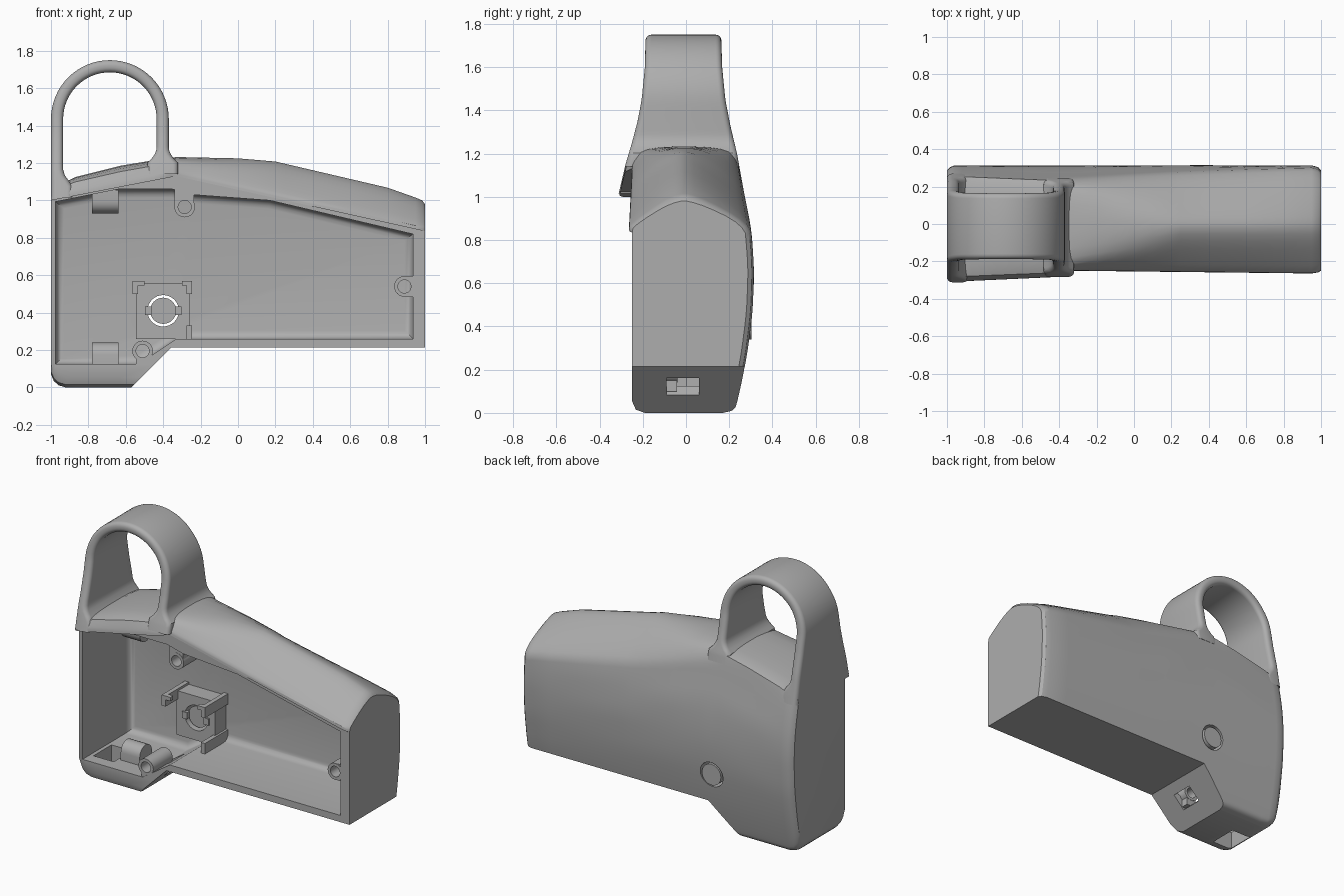
import bpy, bmesh, math
from mathutils import Matrix

cube = bpy.data.objects.get("Cube")
if cube:
    bpy.data.objects.remove(cube)

grey = bpy.data.materials.new("plain grey")
grey.use_nodes = True
grey.diffuse_color = (0.42, 0.42, 0.42, 1)
grey.node_tree.nodes["Principled BSDF"].inputs["Base Color"].default_value = (0.42, 0.42, 0.42, 1)


def interp(points, t):
    """Piecewise linear lookup."""
    if t <= points[0][0]:
        return points[0][1]
    for (a, u), (b, v) in zip(points, points[1:]):
        if t <= b:
            return u + (v - u) * (t - a) / (b - a)
    return points[-1][1]


def finish(name, bm):
    bmesh.ops.recalc_face_normals(bm, faces=bm.faces)
    mesh = bpy.data.meshes.new(name)
    bm.to_mesh(mesh)
    bm.free()
    mesh.materials.append(grey)
    ob = bpy.data.objects.new(name, mesh)
    bpy.context.collection.objects.link(ob)
    return ob


def loft(name, rings, wrap=False):
    """Skin closed rings of equal length, capped unless wrapped."""
    bm = bmesh.new()
    rows = [[bm.verts.new(p) for p in r] for r in rings]
    n = len(rows[0])
    pairs = list(zip(rows, rows[1:])) + ([(rows[-1], rows[0])] if wrap else [])
    for a, b in pairs:
        for i in range(n):
            j = (i + 1) % n
            bm.faces.new((a[i], a[j], b[j], b[i]))
    if not wrap:
        bm.faces.new(rows[0])
        bm.faces.new(rows[-1])
    return finish(name, bm)


def prism(name, outline, y0, y1):
    return loft(name, [[(x, y, z) for x, z in outline] for y in (y0, y1)])


def box(name, x0, x1, y0, y1, z0, z1):
    return prism(name, [(x0, z0), (x1, z0), (x1, z1), (x0, z1)], y0, y1)


def circle(x, z, r, y, n=32):
    return [(x + r * math.cos(math.tau * i / n), y, z + r * math.sin(math.tau * i / n)) for i in range(n)]


def disc(name, x, z, r, y0, y1):
    return loft(name, [circle(x, z, r, y0), circle(x, z, r, y1)])


def cut(ob, cutter):
    mod = ob.modifiers.new("cut", "BOOLEAN")
    mod.operation, mod.solver, mod.object = "DIFFERENCE", "EXACT", cutter
    bpy.context.view_layer.objects.active = ob
    bpy.ops.object.modifier_apply(modifier=mod.name)


def soften(points):
    """Corner cutting on an open chain."""
    out = [points[0]]
    for (a, b), (c, d) in zip(points, points[1:]):
        out += [(a * .75 + c * .25, b * .75 + d * .25), (a * .25 + c * .75, b * .25 + d * .75)]
    return out + [points[-1]]


# Body curves along the length, and back bulge by height
TOP = [(-1, 1.06), (-.93, 1.095), (-.87, 1.125), (-.63, 1.185), (-.45, 1.215), (-.33, 1.232),
       (0, 1.225), (.2, 1.208), (.8, 1.068), (.95, 1.015), (.985, 1.0), (1, .98)]
EDGE = [(-1, 1.0), (-.33, 1.13), (1, .835)]
LIP = [(-1, -.31), (-.45, -.285), (-.4, -.28), (-.33, -.25), (1, -.265)]
SHOULDER = [(-1, 1.03), (-.45, 1.17), (-.33, 1.17), (.2, 1.03), (1, .87)]
FLAT = [(-1, .27), (-.45, .25), (-.33, .19), (.25, .06), (1, .06)]
BACK = [(0, .225), (.07, .242), (.25, .28), (.45, .307), (.65, .316), (.85, .303), (1, .272), (1.17, .24), (1.25, .225)]
FLOOR = [(-1, .07), (-.985, .035), (-.96, .012), (-.92, 0)]
ROUND = [(-1, .028), (-.985, .01), (-.96, 0), (.95, 0), (.985, .01), (1, .028)]


def section(x):
    zt, e, lip, bs, a = (interp(c, x) for c in (TOP, EDGE, LIP, SHOULDER, FLAT))
    zb, inset = interp(FLOOR, x), interp(ROUND, x)
    lip += inset * .6
    chain = [(lip, e), (lip + .004, e + .03), (-a, zt), (a - .02, zt)]
    for i in range(9):
        z = bs + (zb + .06 - bs) * i / 8
        chain.append((interp(BACK, z) - inset, z))
    chain += [(.225 - inset, zb + .012), (.17, zb)]
    chain = soften(soften(chain))
    front = [(-.19, zb), (-.232, zb + .015), (-.25, zb + .055), (-.25, e)]
    return [(x, y, z) for y, z in front + chain]


stations = [-1, -.985, -.96, -.92, -.87, -.75, -.63, -.45, -.4, -.365, -.33, -.2,
            -.1, 0, .1, .2, .25, .4, .6, .8, .95, .985, 1]
body = loft("body_shell", [section(x) for x in stations])

# Hollow inside, open at the front, softened at the back wall
hollow = prism("hollow_cutter", [(-.975, .125), (-.53, .125), (-.33, .26), (.935, .26), (.935, .82), (.17, 1.0),
               (-.235, 1.03), (-.35, 1.06), (-.64, 1.06), (-.975, .993)], -.5, .245)
bm = bmesh.new()
bm.from_mesh(hollow.data)
rim = [e for e in bm.edges if all(v.co.y > 0 for v in e.verts)]
bmesh.ops.bevel(bm, geom=rim, offset=.045, segments=4, profile=.5, affect="EDGES")
bm.to_mesh(hollow.data)
bm.free()

# Underside step, cable port, floor slot and button opening
step = prism("step_cutter", [(-.585, -.015), (-.355, .215), (1.2, .215), (1.2, -.2), (-.585, -.2)], -.6, .6)
port = box("port_cutter", -.08, .08, -.09, .06, -.056, .056)
port.data.transform(Matrix.Translation((-.45, 0, .125)) @ Matrix.Rotation(math.radians(45), 4, "Y"))
slot = box("slot_cutter", -.95, -.8, -.17, .02, -.1, .2)
BX, BZ = -.4, .41
opening = disc("button_cutter", BX, BZ, .084, 0, .5)
for cutter in (step, hollow, port, slot, opening):
    cut(body, cutter)

# Hanging loop swept along an arch, flaring out to the body
AX, AZ, AR = -.685, 1.435, .2825
LOOP_FRONT = [(1, -.315), (1.15, -.28), (1.25, -.25), (1.35, -.224), (1.45, -.205), (1.6, -.19), (1.75, -.187)]
LOOP_BACK = [(1, .272), (1.2, .236), (1.33, .205), (1.45, .182), (1.6, .167), (1.75, .163)]
path = [(AX - AR, 1.015 + .42 * i / 14, -1, 0) for i in range(14)]
path += [(AX - AR * math.cos(t), AZ + AR * math.sin(t), -math.cos(t), math.sin(t))
         for t in (math.pi * i / 32 for i in range(33))]
path += [(AX + AR, AZ - .295 * i / 14, 1, 0) for i in range(1, 15)]
rings = []
for x, z, nx, nz in path:
    left = x < AX
    root = 1.1 if left else 1.215
    spread = max(0, 1 - (z - root) / .07) if z < AZ else 0
    grow = .035 * min(spread, 1.2) ** 2
    outer = .0325 if left else .0325 + grow
    inner = .0325 + grow
    y0, y1, r = interp(LOOP_FRONT, z), interp(LOOP_BACK, z), .028
    ring = []
    for cy, co, start in ((y1 - r, outer - r, 0), (y0 + r, outer - r, 90), (y0 + r, r - inner, 180), (y1 - r, r - inner, 270)):
        for k in range(6):
            t = math.radians(start + 18 * k)
            off = co + r * math.sin(t)
            ring.append((x + nx * off, cy + r * math.cos(t), z + nz * off))
    rings.append(ring)
loop = loft("hanging_loop", rings)

# Screw posts with webs to the nearest wall
for name, x, z, web in (("upper", -.285, .965, (-.34, -.235, .965, 1.06)),
                        ("end", .89, .54, (.89, .94, .485, .595)),
                        ("lower", -.51, .195, (-.545, -.475, .1, .15))):
    loft(name + "_screw_post", [circle(x, z, r, y) for r, y in
         ((.055, -.245), (.055, -.04), (.035, -.04), (.035, -.245))], wrap=True)
    wx0, wx1, wz0, wz1 = web
    w = box(name + "_post_web", wx0, wx1, -.243, -.042, wz0, wz1)
    bore = disc("bore_cutter", x, z, .05, -.5, .5)
    cut(w, bore)
    bpy.data.objects.remove(bore)

# Rounded catches on floor and ceiling
for name, z, wall in (("lower_catch", .175, .115), ("upper_catch", .995, 1.055)):
    sign = 1 if z > wall else -1
    arc = [(-.06 + .065 * math.cos(math.pi * i / 12), z + sign * .065 * math.sin(math.pi * i / 12)) for i in range(13)]
    arc = [(.005, wall)] + arc + [(-.125, wall)]
    loft(name, [[(x, y, zz) for y, zz in arc] for x in (-.78, -.64)])

# Button mount, corner clips and button
mount = box("button_mount", -.545, -.26, .13, .25, .26, .555)
cut(mount, opening)
for name, x0, x1, z0, z1 in (("left_top", -.275, -.245, .5, .57), ("left_bottom", -.275, -.245, .26, .33),
                             ("right_top", -.565, -.535, .5, .57)):
    box(name + "_clip", x0, x1, 0, .25, z0, z1)
box("right_clip_hook", -.565, -.5, 0, .03, .545, .57)
box("left_clip_hook", -.3, -.245, 0, .03, .545, .57)
disc("button", BX, BZ, .07, .15, .303)
for s in (-1, 1):
    box("button_tab", BX + s * .08 - .018, BX + s * .08 + .018, .12, .15, BZ - .022, BZ + .022)
    box("button_arm", BX + s * .077 - .012, BX + s * .077 + .012, .15, .2, BZ - .015, BZ + .015)

for cutter in (step, hollow, port, slot, opening):
    bpy.data.objects.remove(cutter)

# Smooth shading with sharp edges kept
for ob in bpy.context.scene.objects:
    ob.select_set(ob.type == "MESH")
bpy.context.view_layer.objects.active = body
bpy.ops.object.shade_smooth_by_angle(angle=math.radians(32))
